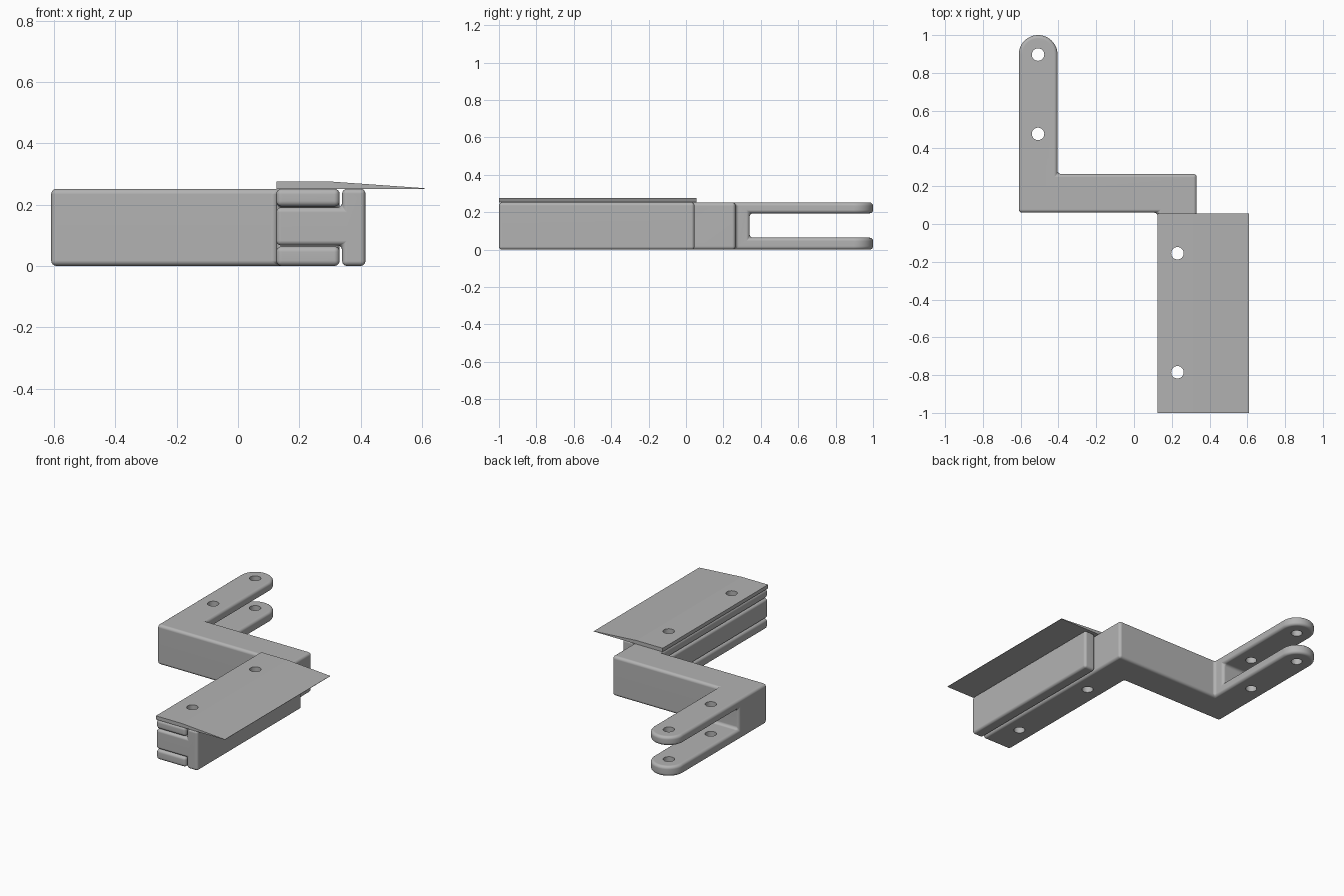
import bpy, bmesh
from math import pi, sin, cos, radians
from mathutils import Vector

cube = bpy.data.objects.get("Cube")
if cube:
    bpy.data.objects.remove(cube, do_unlink=True)

grey = bpy.data.materials.new("satin grey")
grey.use_nodes = True
grey.diffuse_color = (0.45, 0.45, 0.45, 1)
grey.node_tree.nodes["Principled BSDF"].inputs["Base Color"].default_value = (0.45, 0.45, 0.45, 1)


def prism(name, outline, low, high, axis="z"):
    """Extrude a flat outline along z (outline in x, y) or y (outline in x, z)."""
    def place(a, b, c):
        return (a, b, c) if axis == "z" else (a, c, b)
    bm = bmesh.new()
    face = bm.faces.new([bm.verts.new(place(a, b, low)) for a, b in outline])
    moved = bmesh.ops.extrude_face_region(bm, geom=[face])["geom"]
    bmesh.ops.translate(bm, vec=Vector(place(0, 0, high - low)),
                        verts=[g for g in moved if isinstance(g, bmesh.types.BMVert)])
    bmesh.ops.recalc_face_normals(bm, faces=bm.faces)
    mesh = bpy.data.meshes.new(name)
    bm.to_mesh(mesh)
    bm.free()
    mesh.materials.append(grey)
    ob = bpy.data.objects.new(name, mesh)
    bpy.context.collection.objects.link(ob)
    return ob


def box(name, x0, x1, y0, y1, z0, z1):
    return prism(name, [(x0, y0), (x1, y0), (x1, y1), (x0, y1)], z0, z1)


def arc(x, y, radius, start, end, steps):
    return [(x + radius * cos(start + (end - start) * i / steps),
             y + radius * sin(start + (end - start) * i / steps)) for i in range(steps + 1)]


def apply(ob, kind, **settings):
    mod = ob.modifiers.new(kind.lower(), kind)
    for key, value in settings.items():
        setattr(mod, key, value)
    bpy.ops.object.select_all(action="DESELECT")
    ob.select_set(True)
    bpy.context.view_layer.objects.active = ob
    bpy.ops.object.modifier_apply(modifier=mod.name)


def cut(ob, cutter):
    cutter.hide_render = True
    apply(ob, "BOOLEAN", operation="DIFFERENCE", solver="EXACT", object=cutter)
    bpy.data.objects.remove(cutter, do_unlink=True)


def drill(ob, holes):
    for x, y in holes:
        cut(ob, prism("drill", arc(x, y, 0.033, 0, 2 * pi, 32)[:-1], -0.1, 0.4))


def soften(ob, width):
    apply(ob, "BEVEL", width=width, segments=4, limit_method="ANGLE",
          angle_limit=radians(35), use_clamp_overlap=False)


def finish(ob):
    bpy.ops.object.select_all(action="DESELECT")
    ob.select_set(True)
    bpy.context.view_layer.objects.active = ob
    bpy.ops.object.shade_smooth_by_angle(angle=radians(35))
    ob.modifiers.new("weighted normals", "WEIGHTED_NORMAL").keep_sharp = True


# Main levels: slot in the fork arms, and hole positions
TOP, SLOT_LOW, SLOT_HIGH = 0.252, 0.064, 0.194
rear_holes = [(-0.508, 0.897), (-0.508, 0.477)]
front_holes = [(0.23, -0.155), (0.23, -0.785)]

# Z-shaped bracket with a forked arm at each end
outline = [(-0.61, 0.06), (0.125, 0.06), (0.125, -1), (0.332, -1),
           (0.332, 0.265), (-0.405, 0.265)]
outline += arc(-0.5075, 0.8975, 0.1025, 0, pi, 24)
bracket = prism("forked_bracket", outline, 0, TOP)
cut(bracket, box("rear_slot", -0.8, -0.2, 0.34, 1.2, SLOT_LOW, SLOT_HIGH))
cut(bracket, box("front_slot", 0, 0.5, -1.2, -0.02, SLOT_LOW, SLOT_HIGH))
soften(bracket, 0.018)
drill(bracket, rear_holes + front_holes)
finish(bracket)

# T-section bar whose tenon fills the front slot
tee = [(0.125, SLOT_LOW + 0.003), (0.34, SLOT_LOW + 0.003), (0.34, 0), (0.416, 0),
       (0.416, TOP), (0.34, TOP), (0.34, SLOT_HIGH - 0.003), (0.125, SLOT_HIGH - 0.003)]
bar = prism("tenon_bar", tee, -1, 0.045, axis="y")
cut(bar, box("tenon_end", 0, 0.34, -0.025, 0.2, -0.1, 0.4))
soften(bar, 0.016)
drill(bar, front_holes)
finish(bar)

# Cover plate that tapers to a thin outer edge
wedge = [(0.125, TOP), (0.608, TOP), (0.608, TOP + 0.002), (0.31, 0.275), (0.125, 0.275)]
plate = prism("tapered_plate", wedge, -1, 0.055, axis="y")
drill(plate, front_holes)
